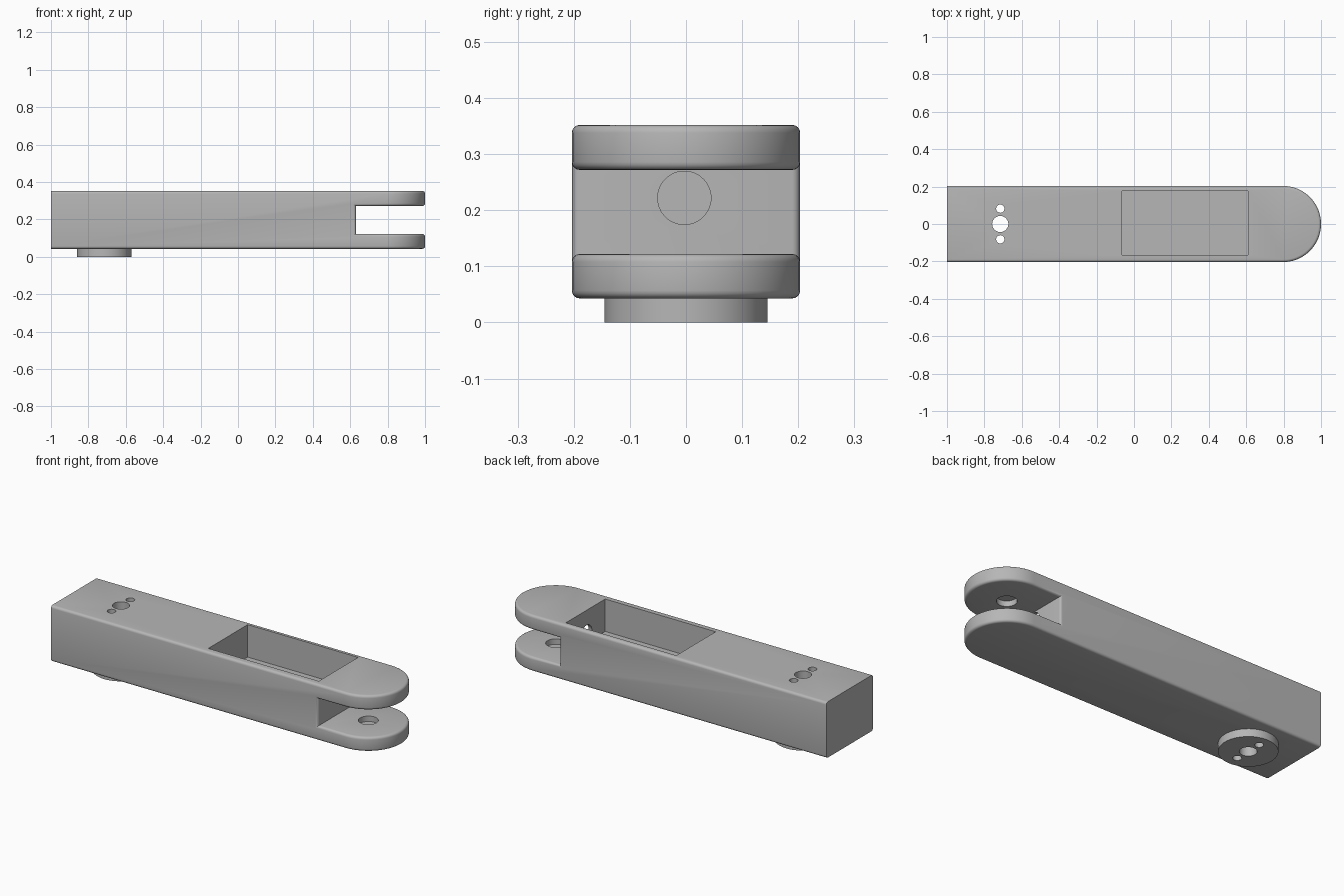
import bpy
import bmesh
from math import pi, sin, cos, radians
from mathutils import Matrix, Vector

if "Cube" in bpy.data.objects:
    bpy.data.objects.remove(bpy.data.objects["Cube"])

HALF = 0.2035                   # half width of the arm and fork radius
BOTTOM, TOP = 0.043, 0.352
SLOT_X, SLOT_LOW, SLOT_HIGH = 0.63, 0.122, 0.272
PIVOT_X = 1 - HALF
HUB_X = -0.715

grey = bpy.data.materials.new("plain grey")
grey.use_nodes = True
grey.diffuse_color = (0.47, 0.47, 0.47, 1)
grey.node_tree.nodes["Principled BSDF"].inputs["Base Color"].default_value = grey.diffuse_color


def make_object(name, bm):
    bmesh.ops.recalc_face_normals(bm, faces=bm.faces)
    mesh = bpy.data.meshes.new(name)
    bm.to_mesh(mesh)
    bm.free()
    mesh.materials.append(grey)
    obj = bpy.data.objects.new(name, mesh)
    bpy.context.collection.objects.link(obj)
    return obj


def box(name, low, high):
    bm = bmesh.new()
    low, high = Vector(low), Vector(high)
    bmesh.ops.create_cube(bm, size=1, matrix=Matrix.Translation((low + high) / 2)
                          @ Matrix.Diagonal((*(high - low), 1)))
    return make_object(name, bm)


def cylinder(name, centre, radius, depth, along_x=False):
    bm = bmesh.new()
    turn = Matrix.Rotation(pi / 2 if along_x else 0, 4, 'Y')
    bmesh.ops.create_cone(bm, cap_ends=True, segments=48, radius1=radius, radius2=radius,
                          depth=depth, matrix=Matrix.Translation(centre) @ turn)
    return make_object(name, bm)


def cut(obj, cutters):
    """Subtract each cutter, bake the result and drop the cutters."""
    for cutter in cutters:
        cutter.hide_render = True
        mod = obj.modifiers.new("cut", 'BOOLEAN')
        mod.operation, mod.solver, mod.object = 'DIFFERENCE', 'EXACT', cutter
    bpy.context.view_layer.update()
    graph = bpy.context.evaluated_depsgraph_get()
    mesh = bpy.data.meshes.new_from_object(obj.evaluated_get(graph))
    obj.modifiers.clear()
    obj.data = mesh
    for cutter in cutters:
        bpy.data.objects.remove(cutter)


def hub_holes():
    """Centre bore and two screw holes, right through arm and hub."""
    return [cylinder("hole_cutter", (HUB_X, y, 0.2), r, 0.6)
            for y, r in ((0, 0.043), (0.082, 0.022), (-0.082, 0.022))]


# Arm: square at one end, round at the other
bm = bmesh.new()
outline = [(-1, HALF), (-1, -HALF)]
for i in range(41):
    a = -pi / 2 + pi * i / 40
    outline.append((PIVOT_X + HALF * cos(a), HALF * sin(a)))
face = bm.faces.new([bm.verts.new((x, y, BOTTOM)) for x, y in outline])
raised = bmesh.ops.extrude_face_region(bm, geom=[face])["geom"]
bmesh.ops.translate(bm, vec=(0, 0, TOP - BOTTOM),
                    verts=[g for g in raised if isinstance(g, bmesh.types.BMVert)])
arm = make_object("arm", bm)

# Fork slot
cut(arm, [box("slot_cutter", (SLOT_X, -1, SLOT_LOW), (1.2, 1, SLOT_HIGH))])

# Round the edges between the outer side wall and the caps or slot


def is_side(f):
    on_wall = abs(f.normal.z) < 0.1
    at_end = f.normal.x < -0.9
    at_slot = f.normal.x > 0.9 and abs(f.calc_center_median().x - SLOT_X) < 0.01
    return on_wall and not at_end and not at_slot


def is_end(f):
    return f.normal.x < -0.9


bm = bmesh.new()
bm.from_mesh(arm.data)
bmesh.ops.remove_doubles(bm, verts=bm.verts, dist=0.0001)
bm.normal_update()
rims = [e for e in bm.edges if len(e.link_faces) == 2
        and sum(is_side(f) for f in e.link_faces) == 1
        and not any(is_end(f) for f in e.link_faces)]
bmesh.ops.bevel(bm, geom=rims, offset=0.014, offset_type='OFFSET', segments=4,
                profile=0.5, affect='EDGES', clamp_overlap=True)
bm.to_mesh(arm.data)
bm.free()

# Top pocket, cable hole into the slot, blind pivot sockets and hub holes
socket_depth = 0.03
cut(arm, [
    box("pocket_cutter", (-0.065, -0.166, 0.173), (0.61, 0.177, 0.5)),
    cylinder("cable_cutter", (0.6, -0.003, 0.222), 0.0475, 0.1, along_x=True),
    cylinder("socket_cutter", (PIVOT_X, 0, (SLOT_LOW + SLOT_HIGH) / 2), 0.05,
             SLOT_HIGH - SLOT_LOW + 2 * socket_depth),
] + hub_holes())

# Round hub under the square end
hub = cylinder("hub", (HUB_X, 0, BOTTOM / 2), 0.145, BOTTOM)
cut(hub, hub_holes())

# Smooth the round parts, keep the corners crisp
for obj in (arm, hub):
    bpy.ops.object.select_all(action='DESELECT')
    obj.select_set(True)
    bpy.context.view_layer.objects.active = obj
    bpy.ops.object.shade_smooth_by_angle(angle=radians(30))
